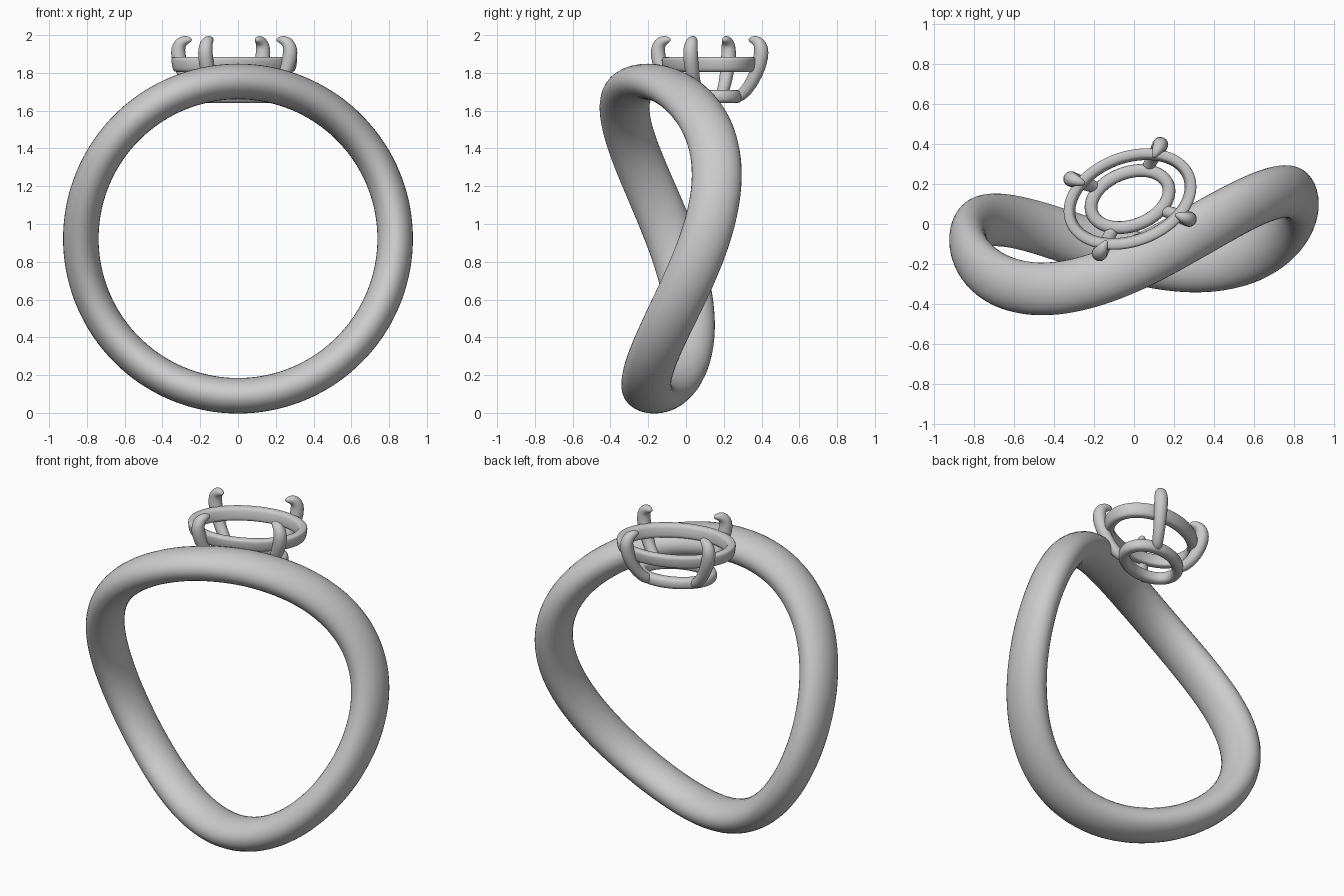
import bpy, bmesh
from math import sin, cos, pi, radians, copysign
from mathutils import Vector, Matrix

if "Cube" in bpy.data.objects:
    bpy.data.objects.remove(bpy.data.objects["Cube"])


def loft(name, sections, closed):
    """Skin a list of equal-sized point loops into one smooth mesh."""
    bm = bmesh.new()
    rows = [[bm.verts.new(p) for p in s] for s in sections]
    n, m = len(rows), len(rows[0])
    for i in range(n if closed else n - 1):
        a, b = rows[i], rows[(i + 1) % n]
        for j in range(m):
            k = (j + 1) % m
            bm.faces.new((a[j], a[k], b[k], b[j]))
    if not closed:
        bm.faces.new(rows[0])
        bm.faces.new(rows[-1])
    bmesh.ops.recalc_face_normals(bm, faces=bm.faces)
    for f in bm.faces:
        f.smooth = True
    me = bpy.data.meshes.new(name)
    bm.to_mesh(me)
    bm.free()
    ob = bpy.data.objects.new(name, me)
    bpy.context.collection.objects.link(ob)
    return ob


# Wavy band: circle from the front, swaying in y around the loop
def band_point(t):
    y = -.0875 + .09 * cos(t) - .017 * sin(t) + .0975 * cos(2 * t) + .1475 * sin(2 * t)
    return Vector((.832 * cos(t), y, .9225 + .832 * sin(t)))


sections = []
for i in range(144):
    t = 2 * pi * i / 144
    p = band_point(t)
    tangent = (band_point(t + .01) - band_point(t - .01)).normalized()
    radial = Vector((cos(t), 0, sin(t)))
    side = tangent.cross(radial).normalized()
    radial = side.cross(tangent).normalized()
    sections.append([p + radial * .094 * cos(u) + side * .132 * sin(u)
                     for u in (2 * pi * k / 32 for k in range(32))])
loft("band", sections, True)

# Head frame: oval axes turned in plan
head = Matrix.Translation((-.02, .125, 0)) @ Matrix.Rotation(radians(21), 4, 'Z')


def oval_ring(name, a, b, z, half_w, half_h, lean, power):
    """Oval hoop with a rounded-box section; lean flares the upper edge."""
    rows = []
    for i in range(80):
        t = 2 * pi * i / 80
        n = Vector((cos(t) / a, sin(t) / b, 0)).normalized()
        row = []
        for k in range(20):
            u = 2 * pi * k / 20
            w = copysign(abs(cos(u)) ** power, cos(u)) * half_w
            h = copysign(abs(sin(u)) ** power, sin(u)) * half_h
            row.append(head @ (Vector((a * cos(t), b * sin(t), z + h)) + n * (w + lean * h)))
        rows.append(row)
    loft(name, rows, True)


oval_ring("upper_gallery", .315, .208, 1.845, .027, .04, .15, .6)
oval_ring("lower_gallery", .203, .132, 1.675, .032, .034, 0, .8)

# Claw profile: (outward scale, height, radius)
claw = [(.52, 1.665, .03), (.66, 1.69, .032), (.80, 1.74, .034), (.91, 1.80, .037),
        (.98, 1.86, .04), (1.01, 1.91, .04), (.99, 1.945, .037), (.93, 1.967, .031),
        (.85, 1.975, .023), (.79, 1.975, .014), (.76, 1.974, .005)]
for num, (sx, sy) in enumerate([(1, 1), (-1, 1), (-1, -1), (1, -1)], 1):
    out = Vector((.24 * sx, .2 * sy, 0))
    side = out.cross(Vector((0, 0, 1))).normalized()
    path = [out * s + Vector((0, 0, z)) for s, z, r in claw]
    rows = []
    for i, p in enumerate(path):
        tan = (path[min(i + 1, len(path) - 1)] - path[max(i - 1, 0)]).normalized()
        up = side.cross(tan)
        r = claw[i][2]
        rows.append([head @ (p + (side * cos(u) + up * sin(u)) * r)
                     for u in (2 * pi * k / 16 for k in range(16))])
    ob = loft(f"claw_{num}", rows, False)
    sub = ob.modifiers.new("smooth", 'SUBSURF')
    sub.levels = sub.render_levels = 1
